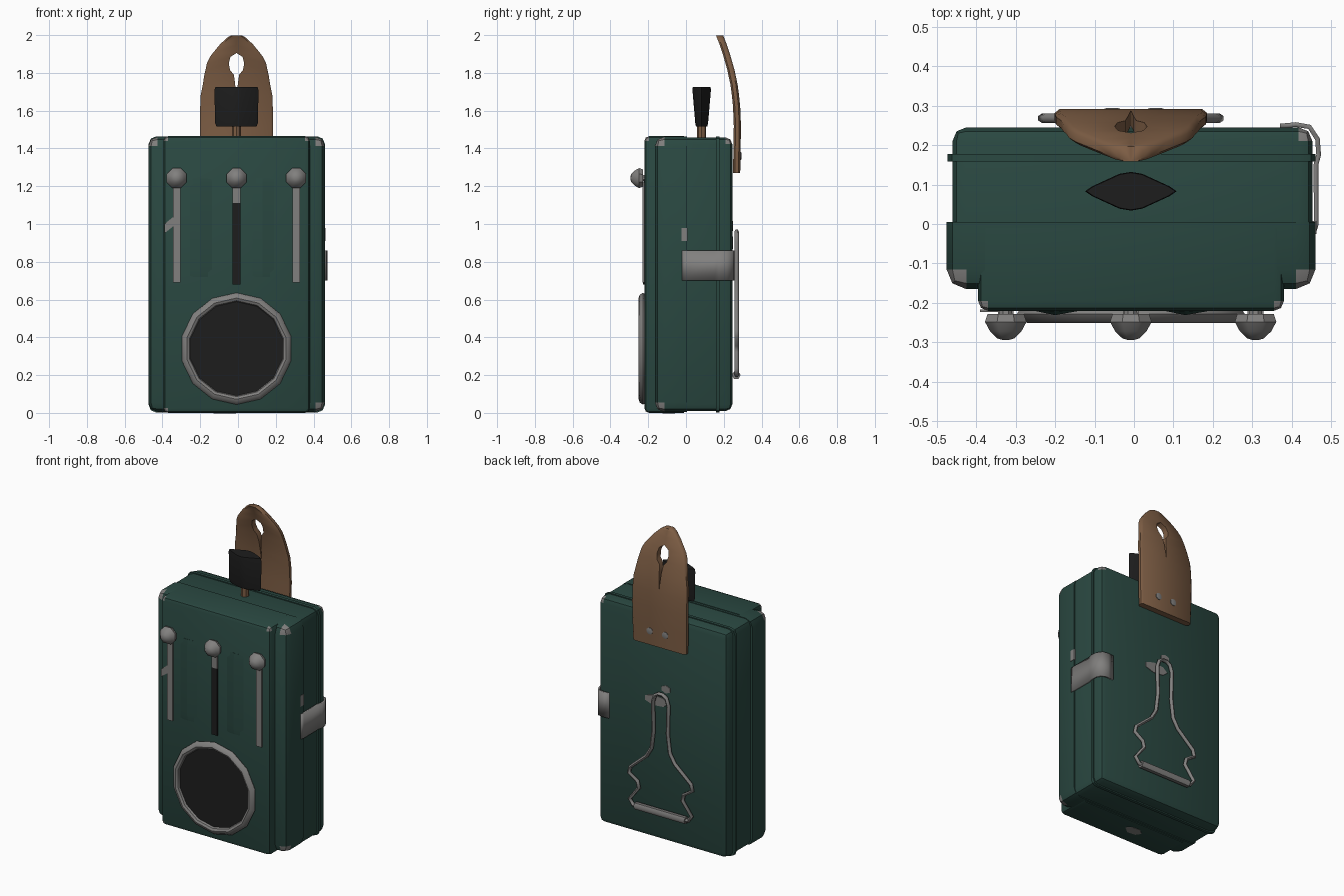
import bpy, bmesh, math
from mathutils import Vector

if "Cube" in bpy.data.objects:
    bpy.data.objects.remove(bpy.data.objects["Cube"])


def material(name, rgb, rough=0.6):
    m = bpy.data.materials.new(name)
    m.use_nodes = True
    m.diffuse_color = (*rgb, 1)
    node = m.node_tree.nodes["Principled BSDF"]
    node.inputs["Base Color"].default_value = (*rgb, 1)
    node.inputs["Roughness"].default_value = rough
    return m


GREEN = material("green paint", (0.023, 0.065, 0.053))
STEEL = material("bare steel", (0.22, 0.215, 0.21))
BLACK = material("black plastic", (0.0125, 0.0125, 0.0125))
LEATHER = material("brown leather", (0.205, 0.11, 0.058))
CX = -0.008  # centre line of the case


def finish(name, bm, mats, angle=40):
    bmesh.ops.recalc_face_normals(bm, faces=bm.faces)
    me = bpy.data.meshes.new(name)
    bm.to_mesh(me)
    bm.free()
    for m in mats:
        me.materials.append(m)
    ob = bpy.data.objects.new(name, me)
    bpy.context.collection.objects.link(ob)
    smooth(ob, angle)
    return ob


def smooth(ob, angle=40):
    bpy.ops.object.select_all(action='DESELECT')
    ob.select_set(True)
    bpy.context.view_layer.objects.active = ob
    bpy.ops.object.shade_smooth_by_angle(angle=math.radians(angle))


def box(name, lo, hi, mat, bevel=0, pick=lambda a, b: True, worn=lambda c: False):
    """Box with chosen edges rounded; worn corners show bare steel."""
    bm = bmesh.new()
    bmesh.ops.create_cube(bm, size=1)
    lo, hi = Vector(lo), Vector(hi)
    for v in bm.verts:
        v.co = Vector([(l + h) / 2 + c * (h - l) for c, l, h in zip(v.co, lo, hi)])
    corners = [v.co.copy() for v in bm.verts if worn(v.co)]
    if bevel:
        edges = [e for e in bm.edges if pick(e.verts[0].co, e.verts[1].co)]
        bmesh.ops.bevel(bm, geom=edges, offset=bevel, segments=2, profile=0.5, affect='EDGES')
    for f in bm.faces:
        f.material_index = int(any((f.calc_center_median() - c).length < bevel * 1.2 for c in corners))
    return finish(name, bm, [mat, STEEL])


def loft(name, rings, mat, angle=40):
    """Closed skin through equal-length rings of points, capped at both ends."""
    bm = bmesh.new()
    vs = [[bm.verts.new(p) for p in r] for r in rings]
    n = len(vs[0])
    for a, b in zip(vs, vs[1:]):
        for i in range(n):
            bm.faces.new((a[i], a[(i + 1) % n], b[(i + 1) % n], b[i]))
    bm.faces.new(vs[0])
    bm.faces.new(vs[-1])
    return finish(name, bm, [mat], angle)


def round_y(name, x, z, profile, sides, mat, stretch=1):
    """Turned part around a y axis; the profile lists radius and y."""
    turn = [2 * math.pi * (i + 0.5) / sides for i in range(sides)]
    return loft(name, [[(x + r * stretch * math.cos(t), y, z + r * math.sin(t)) for t in turn]
                       for r, y in profile], mat)


def wire(name, points, radius, mat, closed=False):
    cu = bpy.data.curves.new(name, 'CURVE')
    cu.dimensions = '3D'
    cu.bevel_depth = radius
    cu.bevel_resolution = 1
    cu.use_fill_caps = True
    sp = cu.splines.new('POLY')
    sp.points.add(len(points) - 1)
    for p, co in zip(sp.points, points):
        p.co = (*co, 1)
    sp.use_cyclic_u = closed
    cu.materials.append(mat)
    ob = bpy.data.objects.new(name, cu)
    bpy.context.collection.objects.link(ob)
    bpy.ops.object.select_all(action='DESELECT')
    ob.select_set(True)
    bpy.context.view_layer.objects.active = ob
    bpy.ops.object.convert(target='MESH')
    smooth(bpy.context.object, 60)


def not_back(y):
    return lambda a, b: not (a.y > y and b.y > y)


# Case: stepped front panel, front shell, back shell and raised rib
box("front_panel", (-0.395, -0.22, 0), (0.38, -0.01, 1.465), GREEN, 0.025, not_back(-0.1),
    lambda c: c.y < -0.1 and (c.z > 1 or c.x < 0))
box("front_shell", (-0.475, -0.165, 0.005), (0.46, 0.005, 1.462), GREEN, 0.05, not_back(-0.1),
    lambda c: c.y < -0.1 and (c.z > 1 or c.x > 0))
box("back_shell", (-0.46, -0.01, 0.01), (0.452, 0.245, 1.458), GREEN, 0.035,
    lambda a, b: not (a.y < 0.1 and b.y < 0.1), lambda c: c.x > 0 and c.y > 0.1 and c.z > 1)
box("case_rib", (-0.473, 0.158, 0.002), (0.46, 0.178, 1.464), GREEN, 0.04,
    lambda a, b: abs(a.y - b.y) > 0.01)

# Soft ridges between the sliders
for side, x in (("right", -0.2), ("left", 0.13)):
    loft(side + "_ridge", [[(x - 0.06, -0.2185, z), (x, y, z), (x + 0.07, -0.2185, z)]
                           for z, y in ((0.72, -0.222), (0.76, -0.231), (1.2, -0.231), (1.24, -0.222))],
         GREEN, 10)

# Sliders with faceted knobs
knob = [(0.016, -0.21), (0.018, -0.228), (0.05, -0.228), (0.057, -0.248),
        (0.043, -0.272), (0.023, -0.29), (0.008, -0.294)]
for side, x in (("right", -0.325), ("middle", CX), ("left", 0.308)):
    low = 1.11 if side == "middle" else 0.69
    box(side + "_slider_track", (x - 0.02, -0.229, low), (x + 0.02, -0.215, 1.22), STEEL)
    round_y(side + "_slider_knob", x, 1.243, knob, 8, STEEL)
box("middle_slider_slot", (CX - 0.02, -0.228, 0.68), (CX + 0.02, -0.215, 1.115), BLACK)

# Lamp: dark lens in a steel ring
round_y("lamp_lens", CX, 0.34, [(0.26, -0.2), (0.26, -0.232)], 12, BLACK)
round_y("lamp_ring", CX, 0.34, [(0.285, -0.21), (0.296, -0.228), (0.285, -0.245), (0.268, -0.251),
                                (0.254, -0.244), (0.248, -0.23), (0.248, -0.215)], 14, STEEL)

# Top switch: diamond grip on a short stem
def diamond(z, w, d):
    shape = ((-1, 0), (-0.85, -0.25), (-0.25, -0.9), (0, -1), (0.25, -0.9), (0.85, -0.25))
    pts = list(shape) + [(-a, -b) for a, b in shape]
    return [(CX + a * w, 0.083 + b * d, z) for a, b in pts]

loft("switch_grip", [diamond(1.515, 0.105, 0.03), diamond(1.535, 0.114, 0.034),
                     diamond(1.71, 0.116, 0.049), diamond(1.725, 0.112, 0.047)], BLACK, 50)
loft("switch_stem", [[(CX + 0.024 * math.cos(t * math.pi / 4), 0.083 + 0.024 * math.sin(t * math.pi / 4), z)
                      for t in range(8)] for z in (1.45, 1.53)], LEATHER)

# Leather tab with a keyhole: rows of height, depth, hole half width, outer half width
rows = [(1.27, 0.268, 0, 0.188), (1.4, 0.27, 0, 0.192), (1.52, 0.272, 0, 0.193), (1.62, 0.268, 0, 0.192),
        (1.68, 0.262, 0.003, 0.19), (1.74, 0.254, 0.007, 0.178), (1.79, 0.243, 0.014, 0.17),
        (1.815, 0.238, 0.034, 0.164), (1.85, 0.228, 0.041, 0.157), (1.885, 0.218, 0.032, 0.14),
        (1.905, 0.212, 0, 0.125), (1.95, 0.197, 0, 0.088), (1.985, 0.183, 0, 0.052), (1.998, 0.178, 0, 0.03)]
for side, s in (("left", 1), ("right", -1)):
    loft(side + "_tab_half", [[(CX + s * x, y + d * 0.019, z) for x, d in
                               ((i, 1), (o - 0.012, 1), (o, 0.5), (o, -0.5), (o - 0.012, -1), (i, -1))]
                              for z, y, i, o in rows], LEATHER, 50)
for side, x in (("left", 0.055), ("right", -0.055)):
    round_y(side + "_tab_rivet", x, 1.36, [(0.022, 0.26), (0.022, 0.292), (0.014, 0.294)], 8, STEEL)

# Side clasp wrapping round to the back
path = [(0.456, -0.02), (0.462, 0), (0.461, 0.15), (0.468, 0.175), (0.465, 0.215),
        (0.445, 0.246), (0.41, 0.252), (0.37, 0.248)]
bm = bmesh.new()
cols = [[bm.verts.new((x, y, z)) for z in (0.7, 0.86)] for x, y in path]
for a, b in zip(cols, cols[1:]):
    bm.faces.new((a[0], b[0], b[1], a[1]))
clasp = finish("side_clasp", bm, [STEEL])
mod = clasp.modifiers.new("thickness", 'SOLIDIFY')
mod.thickness = 0.012
mod.offset = 0

# Wire hanger on the back, with its hinge bar
half = [(0.195, 0.2), (0.22, 0.235), (0.155, 0.32), (0.165, 0.36), (0.225, 0.4), (0.215, 0.44),
        (0.1, 0.54), (0.065, 0.6), (0.05, 0.72), (0.055, 0.9), (0.04, 0.945), (0.015, 0.96)]
outline = [(CX + x, 0.268, z) for x, z in half]
outline += [(CX - x, 0.268, z) for x, z in reversed(half)]
wire("wire_hanger", outline, 0.012, STEEL, True)
wire("hanger_hinge", [(CX - 0.18, 0.266, 0.2), (CX + 0.18, 0.266, 0.2)], 0.023, STEEL)

# Chipped paint patches
round_y("back_chip", 0.04, 0.9, [(0.036, 0.24), (0.034, 0.248)], 7, STEEL, 2.5)
round_y("small_back_chip", -0.03, 0.99, [(0.028, 0.24), (0.026, 0.248)], 6, STEEL, 1.3)
loft("front_chip", [[(-0.39, y, 0.95), (-0.34, y, 0.99), (-0.34, y, 1.04), (-0.39, y, 1.0)]
                    for y in (-0.217, -0.223)], STEEL)
box("side_chip", (0.44, -0.025, 0.91), (0.463, 0.008, 0.98), STEEL)
loft("base_chip", [[(-0.07 + 0.06 * math.cos(t), -0.09 + 0.035 * math.sin(t), z) for t in range(6)]
                   for z in (-0.002, 0.006)], STEEL)
